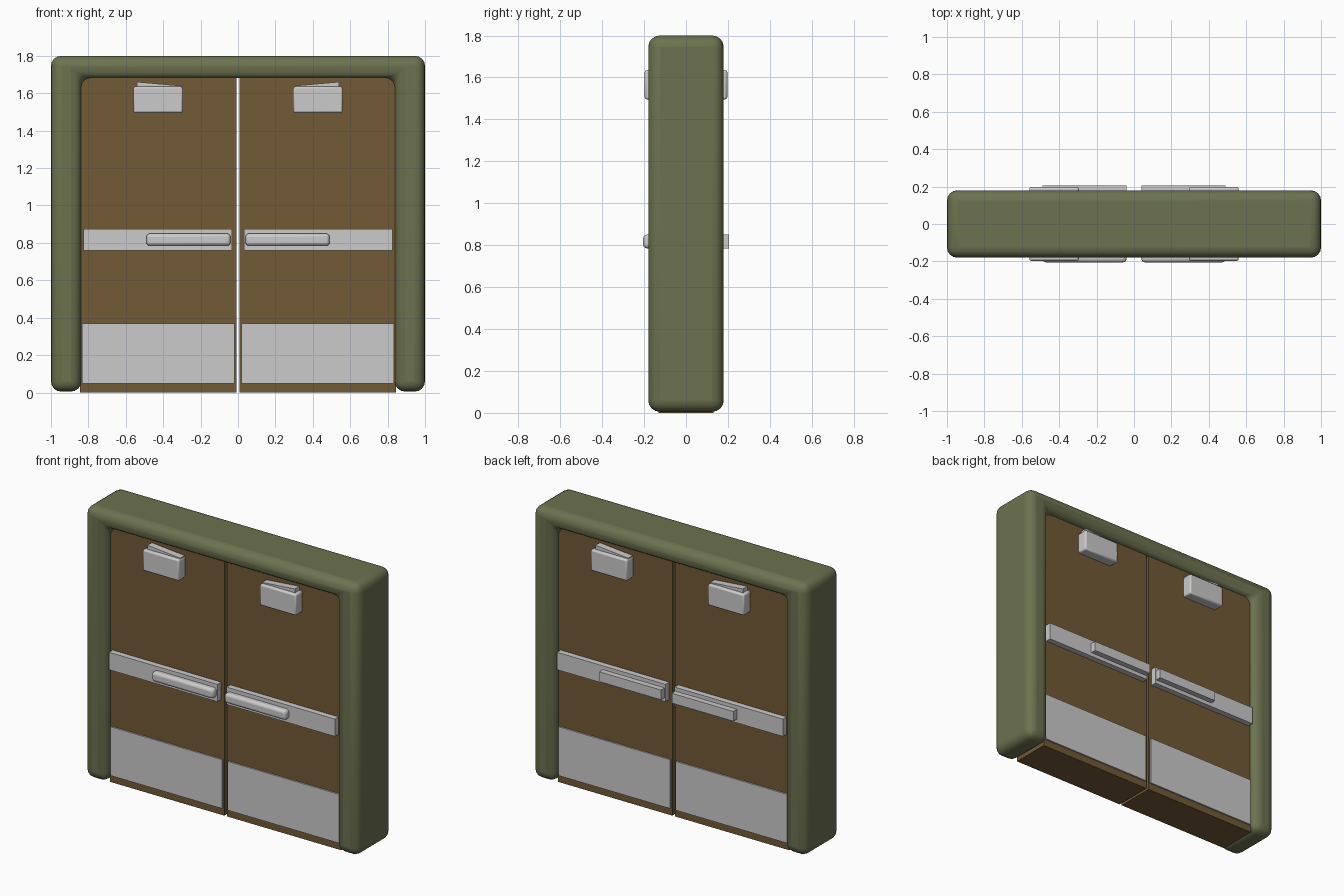
import bpy, bmesh, math

if "Cube" in bpy.data.objects:
    bpy.data.objects.remove(bpy.data.objects["Cube"])


def material(name, rgb):
    m = bpy.data.materials.new(name)
    m.diffuse_color = (*rgb, 1)
    m.use_nodes = True
    m.node_tree.nodes["Principled BSDF"].inputs["Base Color"].default_value = m.diffuse_color
    return m


olive = material("olive_paint", (0.15, 0.17, 0.08))
brown = material("brown_wood", (0.17, 0.10, 0.037))


def finish(ob, bevel=0, segments=1, mat=None):
    if mat:
        ob.data.materials.append(mat)
    if bevel:
        mod = ob.modifiers.new("bevel", 'BEVEL')
        mod.width = bevel
        mod.segments = segments
        mod.limit_method = 'ANGLE'
        bpy.ops.object.select_all(action='DESELECT')
        ob.select_set(True)
        bpy.context.view_layer.objects.active = ob
        bpy.ops.object.shade_smooth_by_angle(angle=math.radians(35))
    return ob


def box(name, x, y, z, tilt=0, **kw):
    """Box from (min, max) ranges, optionally tilted about y."""
    bpy.ops.mesh.primitive_cube_add(
        size=1, location=[(a + b) / 2 for a, b in (x, y, z)], rotation=(0, tilt, 0))
    ob = bpy.context.object
    ob.name = name
    ob.scale = [abs(b - a) for a, b in (x, y, z)]
    bpy.ops.object.transform_apply(location=False, rotation=False, scale=True)
    return finish(ob, **kw)


# Door frame: U-shaped outline extruded through the depth, softly rounded
outline = [(-1, 0.005), (-1, 1.8), (1, 1.8), (1, 0.005),
           (0.838, 0.005), (0.838, 1.682), (-0.838, 1.682), (-0.838, 0.005)]
bm = bmesh.new()
face = bm.faces.new([bm.verts.new((x, -0.18, z)) for x, z in outline])
ext = bmesh.ops.extrude_face_region(bm, geom=[face])
bmesh.ops.translate(bm, vec=(0, 0.36, 0),
                    verts=[v for v in ext["geom"] if isinstance(v, bmesh.types.BMVert)])
bmesh.ops.recalc_face_normals(bm, faces=bm.faces)
mesh = bpy.data.meshes.new("door_frame")
bm.to_mesh(mesh)
bm.free()
frame = bpy.data.objects.new("door_frame", mesh)
bpy.context.collection.objects.link(frame)
finish(frame, 0.055, 4, olive)

for sx, side in ((-1, "left"), (1, "right")):
    def xr(a, b):
        return tuple(sorted((sx * a, sx * b)))

    # Door leaf
    box(f"door_{side}", xr(0.009, 0.845), (-0.13, 0.13), (0, 1.69), mat=brown)

    for sy, face_name in ((-1, "front"), (1, "back")):
        def yr(a, b):
            return tuple(sorted((sy * a, sy * b)))

        tag = f"{side}_{face_name}"
        # Kick plate
        box(f"kick_plate_{tag}", xr(0.02, 0.834), yr(0.12, 0.14), (0.048, 0.37))
        # Push bar rail and its raised bar (rounded in front, square behind)
        box(f"push_rail_{tag}", xr(0.033, 0.825), yr(0.12, 0.168), (0.76, 0.875))
        rounding = (0.018, 3) if sy < 0 else (0, 1)
        box(f"push_bar_{tag}", xr(0.04, 0.49), yr(0.15, 0.205), (0.785, 0.85),
            bevel=rounding[0], segments=rounding[1])
        # Door closer body and tilted arm
        box(f"closer_body_{tag}", xr(0.295, 0.56), yr(0.12, 0.197), (1.495, 1.635),
            bevel=0.01, segments=2)
        box(f"closer_arm_{tag}", xr(0.30, 0.54), yr(0.125, 0.175), (1.622, 1.65),
            tilt=-sx * math.radians(5))
